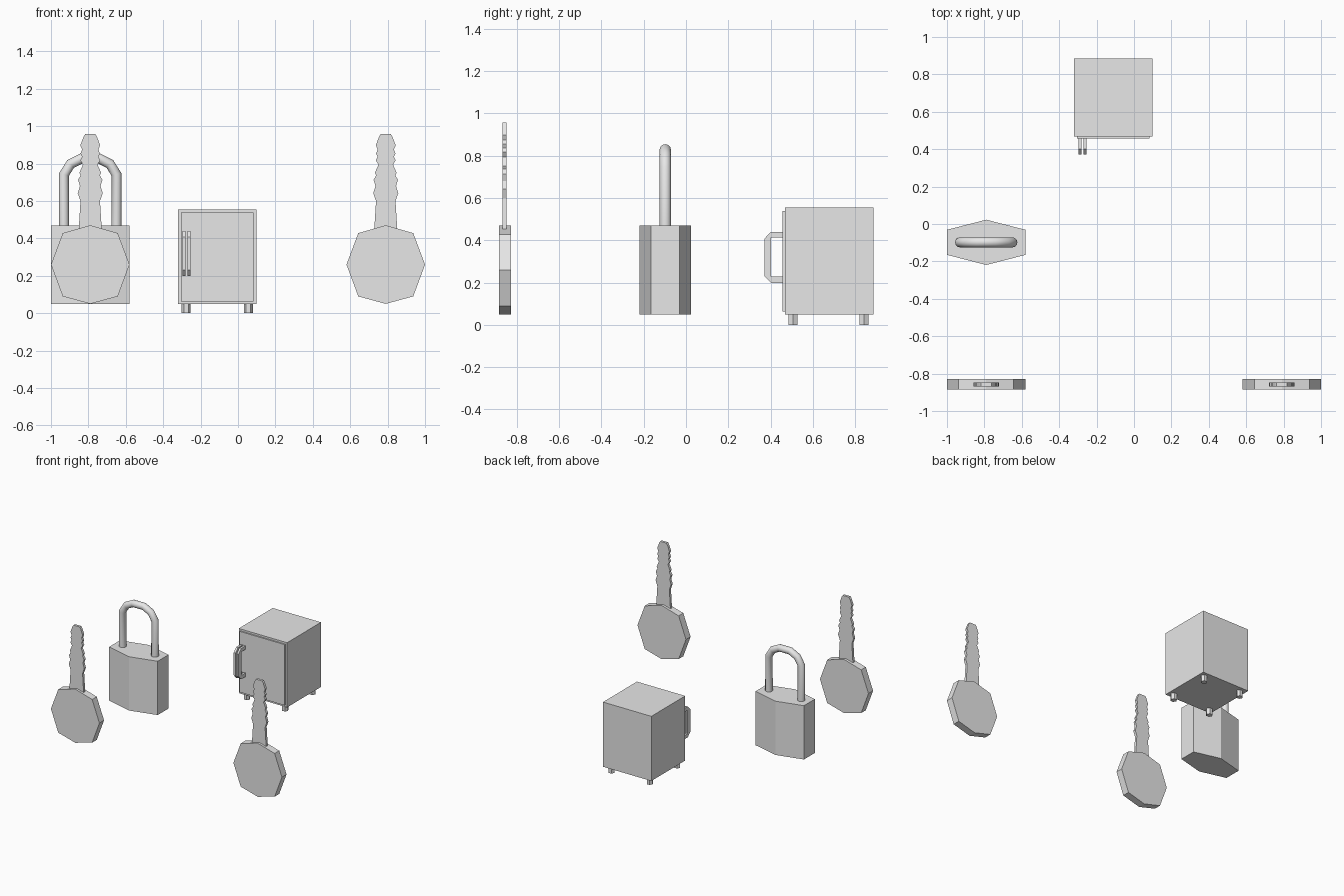
import bpy, bmesh, math
from mathutils import Vector

cube = bpy.data.objects.get("Cube")
if cube:
    bpy.data.objects.remove(cube, do_unlink=True)

grey = bpy.data.materials.new("light_grey")
grey.use_nodes = True
grey.diffuse_color = (0.8, 0.8, 0.8, 1)
grey.node_tree.nodes["Principled BSDF"].inputs["Base Color"].default_value = (0.8, 0.8, 0.8, 1)


def prism(name, profile, axis, low, high):
    """Extrude a closed 2D profile along an axis from low to high."""
    place = {"x": lambda a, b: (low, a, b),
             "y": lambda a, b: (a, low, b),
             "z": lambda a, b: (a, b, low)}[axis]
    bm = bmesh.new()
    face = bm.faces.new([bm.verts.new(place(a, b)) for a, b in profile])
    result = bmesh.ops.extrude_face_region(bm, geom=[face])
    moved = [v for v in result["geom"] if isinstance(v, bmesh.types.BMVert)]
    shift = Vector([high - low if axis == c else 0 for c in "xyz"])
    bmesh.ops.translate(bm, verts=moved, vec=shift)
    bmesh.ops.recalc_face_normals(bm, faces=bm.faces)
    mesh = bpy.data.meshes.new(name)
    bm.to_mesh(mesh)
    bm.free()
    mesh.materials.append(grey)
    obj = bpy.data.objects.new(name, mesh)
    bpy.context.collection.objects.link(obj)
    return obj


def box(name, x0, x1, y0, y1, z0, z1):
    return prism(name, [(x0, y0), (x1, y0), (x1, y1), (x0, y1)], "z", z0, z1)


def mirrored(half, cx):
    """Mirror a right-hand half outline about x = cx."""
    right = [(cx + x, z) for x, z in half]
    left = [(cx - x, z) for x, z in reversed(half) if x > 0]
    return right + left


# Keys: eight-sided grip with a notched blade
grip_half = [(0, 0.47), (0.147, 0.428), (0.21, 0.26), (0.147, 0.09), (0, 0.05)]
blade_half = [(0.027, 0.957), (0.036, 0.943), (0.053, 0.898), (0.043, 0.874),
              (0.052, 0.855), (0.044, 0.836), (0.053, 0.817), (0.039, 0.794),
              (0.058, 0.751), (0.051, 0.737), (0.065, 0.713), (0.055, 0.68),
              (0.067, 0.642), (0.052, 0.6), (0.062, 0.44)]
for side, cx in (("right", -0.79), ("left", 0.79)):
    grip = mirrored(grip_half, cx)
    prism(side + "_key_grip", grip, "y", -0.885, -0.828)
    prism(side + "_key_blade", mirrored(blade_half, cx), "y", -0.868, -0.848)

# Padlock body
lock_x, lock_y = -0.79, -0.098
body = [(lock_x + x, lock_y + y) for x, y in
        ((0, 0.121), (-0.21, 0.067), (-0.21, -0.067),
         (0, -0.121), (0.21, -0.067), (0.21, 0.067))]
prism("padlock_body", body, "z", 0.048, 0.469)

# Padlock shackle: round bar along an angular arch
half_arch = [(-0.14, 0.44), (-0.14, 0.742), (-0.105, 0.798), (-0.045, 0.828)]
path = half_arch + [(-x, z) for x, z in reversed(half_arch)]
curve = bpy.data.curves.new("padlock_shackle", "CURVE")
curve.dimensions = "3D"
curve.bevel_depth = 0.027
curve.bevel_resolution = 4
curve.use_fill_caps = True
spline = curve.splines.new("POLY")
spline.points.add(len(path) - 1)
for point, (x, z) in zip(spline.points, path):
    point.co = (lock_x + x, lock_y, z, 1)
spline.use_smooth = True
curve.materials.append(grey)
shackle = bpy.data.objects.new("padlock_shackle", curve)
bpy.context.collection.objects.link(shackle)

# Safe cabinet and door
box("safe_cabinet", -0.32, 0.098, 0.467, 0.886, 0.048, 0.554)
box("safe_door", -0.305, 0.083, 0.457, 0.47, 0.063, 0.539)

# Safe handle: two parallel chamfered bars
handle = [(0.46, 0.44), (0.402, 0.44), (0.371, 0.408), (0.371, 0.231),
          (0.402, 0.199), (0.46, 0.199), (0.46, 0.228), (0.403, 0.228),
          (0.403, 0.412), (0.46, 0.412)]
for name, x in (("outer_handle_bar", -0.297), ("inner_handle_bar", -0.27)):
    prism(name, handle, "x", x, x + 0.016)

# Safe feet: six-sided posts
for row, y in (("front", 0.506), ("back", 0.842)):
    for side, x in (("right", -0.277), ("left", 0.055)):
        hexagon = [(x + 0.024 * math.cos(math.radians(60 * i)),
                    y + 0.024 * math.sin(math.radians(60 * i))) for i in range(6)]
        prism(f"{row}_{side}_foot", hexagon, "z", 0, 0.05)
